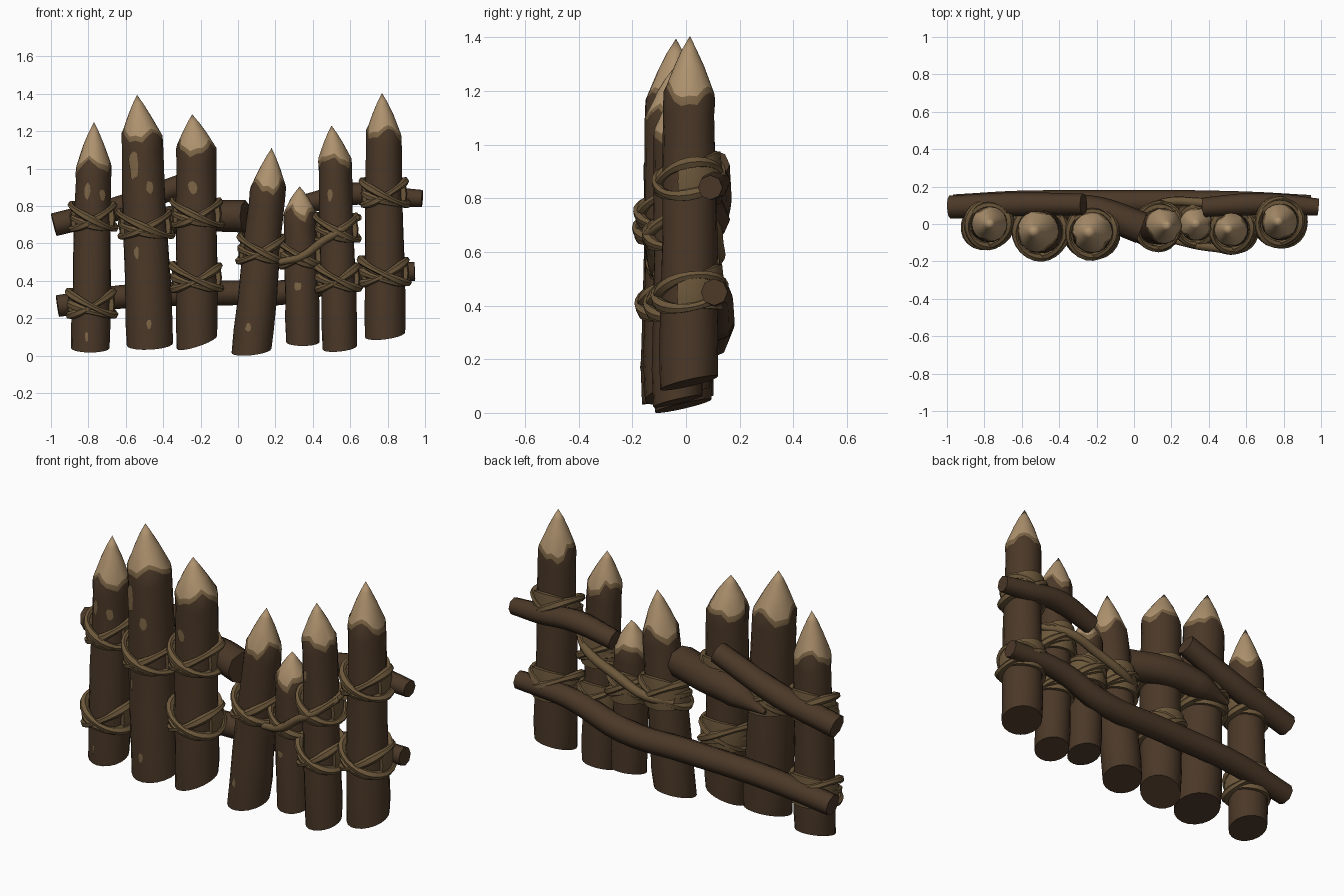
import bpy, bmesh, math, random
from mathutils import Vector

if "Cube" in bpy.data.objects:
    bpy.data.objects.remove(bpy.data.objects["Cube"])

random.seed(4)


def material(name, rgb):
    m = bpy.data.materials.new(name)
    m.diffuse_color = (*rgb, 1)
    m.use_nodes = True
    m.node_tree.nodes["Principled BSDF"].inputs["Base Color"].default_value = m.diffuse_color
    return m


BARK = material("dark bark", (0.070, 0.040, 0.021))
WOOD = material("bare wood", (0.42, 0.285, 0.155))
CHIP = material("chipped bark", (0.20, 0.128, 0.060))
ROPE = material("old rope", (0.150, 0.096, 0.043))
SIDES = 20


def finish(bm, name, mats, angle=40):
    bmesh.ops.recalc_face_normals(bm, faces=bm.faces[:])
    me = bpy.data.meshes.new(name)
    bm.to_mesh(me)
    bm.free()
    ob = bpy.data.objects.new(name, me)
    bpy.context.collection.objects.link(ob)
    for m in mats:
        me.materials.append(m)
    smooth(ob, angle)
    return ob


def smooth(ob, angle=40):
    bpy.ops.object.select_all(action='DESELECT')
    ob.select_set(True)
    bpy.context.view_layer.objects.active = ob
    bpy.ops.object.shade_smooth_by_angle(angle=math.radians(angle))


class Post:
    """Leaning log: bottom x/z/radius, shoulder x/z/radius, tip x/z, depth y, bottom slant."""

    def __init__(self, bx, bz, br, sx, sz, sr, tx, tz, y, slant):
        self.b, self.s, self.t = (bx, bz, br), (sx, sz, sr), (tx, tz)
        self.y, self.slant = y, slant

    def axis(self, z):
        if z <= self.s[1]:
            f = (z - self.b[1]) / (self.s[1] - self.b[1])
            return (self.b[0] + (self.s[0] - self.b[0]) * f,
                    self.b[2] + (self.s[2] - self.b[2]) * f)
        f = (z - self.s[1]) / (self.t[1] - self.s[1])
        return self.s[0] + (self.t[0] - self.s[0]) * f, self.s[2] * (1 - f)

    def point(self, a, z, extra=0.0):
        x, r = self.axis(z)
        r += extra
        return Vector((x + r * math.cos(a), self.y + r * math.sin(a), z))

    def build(self):
        bm = bmesh.new()
        angles = [2 * math.pi * i / SIDES for i in range(SIDES)]
        rows = []
        # slanted foot, lower at the front
        foot = []
        for a in angles:
            dz = self.b[2] * (0.22 * (1 + math.sin(a)) + self.slant * math.cos(a))
            foot.append(self.point(a, self.b[1] + dz + 0.002, -0.004))
        rows.append(foot)
        z0, z1 = self.b[1] + 0.14, self.s[1] - 0.09
        for k in range(5):
            z = z0 + (z1 - z0) * k / 4
            rows.append([self.point(a, z, 0.003 * math.sin(3 * a + k * 1.7)) for a in angles])
        # ragged edge where the bark has been carved away
        ph = random.uniform(0, 6)
        rag = [0.028 * math.sin(3 * a + ph) + random.uniform(-0.022, 0.022) for a in angles]
        rows.append([self.point(a, self.s[1] - 0.022 + d, 0.002) for a, d in zip(angles, rag)])
        rows.append([self.point(a, self.s[1] + 0.004 + d * 0.8) for a, d in zip(angles, rag)])
        h = self.t[1] - self.s[1]
        for f in (0.45, 0.75):
            rows.append([self.point(a, self.s[1] + h * f, 0.004) for a in angles])
        rings = [[bm.verts.new(p) for p in row] for row in rows]
        bm.faces.new(rings[0])
        for k in range(len(rings) - 1):
            for i in range(SIDES):
                j = (i + 1) % SIDES
                f = bm.faces.new((rings[k][i], rings[k][j], rings[k + 1][j], rings[k + 1][i]))
                f.material_index = 0 if k < 6 else (2 if k == 6 else 1)
        tip = bm.verts.new((self.t[0], self.y + 0.003, self.t[1]))
        for i in range(SIDES):
            f = bm.faces.new((rings[-1][i], rings[-1][(i + 1) % SIDES], tip))
            f.material_index = 1
        finish(bm, "sharpened_post", [BARK, WOOD, CHIP])

    def chip(self, dx, z, w, h):
        """Thin irregular patch lying on the front of the log."""
        bm = bmesh.new()
        r = self.axis(z)[1]
        a0 = -math.pi / 2 + math.asin(dx / r)
        mid = bm.verts.new(self.point(a0, z, 0.006))
        rim = []
        for i in range(9):
            t = 2 * math.pi * i / 9
            k = random.uniform(0.75, 1.1)
            rim.append(bm.verts.new(self.point(a0 + k * w / r * math.cos(t), z + k * h * math.sin(t), 0.005)))
        for i in range(9):
            bm.faces.new((mid, rim[i], rim[(i + 1) % 9]))
        finish(bm, "bark_chip", [CHIP])


def tube(name, pts, mat, cyclic=False, res=2, bezier=False):
    """Round bar through (x, y, z, radius) points."""
    cu = bpy.data.curves.new(name, 'CURVE')
    cu.dimensions = '3D'
    cu.bevel_depth = 1.0
    cu.bevel_resolution = res
    cu.use_fill_caps = True
    if bezier:
        sp = cu.splines.new('BEZIER')
        sp.resolution_u = 5
        sp.bezier_points.add(len(pts) - 1)
        for p, v in zip(sp.bezier_points, pts):
            p.co, p.radius = v[:3], v[3]
            p.handle_left_type = p.handle_right_type = 'AUTO'
    else:
        sp = cu.splines.new('POLY')
        sp.points.add(len(pts) - 1)
        for p, v in zip(sp.points, pts):
            p.co, p.radius = (*v[:3], 1), v[3]
    sp.use_cyclic_u = cyclic
    ob = bpy.data.objects.new(name, cu)
    bpy.context.collection.objects.link(ob)
    cu.materials.append(mat)
    bpy.ops.object.select_all(action='DESELECT')
    ob.select_set(True)
    bpy.context.view_layer.objects.active = ob
    bpy.ops.object.convert(target='MESH')
    smooth(bpy.context.view_layer.objects.active, 50)


def lashing(post, zc):
    """Crossed rope loops with a broad wrap behind the log."""
    for tilt, lift, out in ((0.062, 0.0, 0.014), (-0.062, 0.004, 0.022), (-0.03, -0.025, 0.012)):
        pts = []
        for i in range(24):
            a = 2 * math.pi * i / 24
            z = zc + lift + tilt * math.cos(a) + 0.02 * math.sin(a)
            p = post.point(a, z, out + 0.004 * math.sin(2 * a))
            pts.append((*p, 0.019 + 0.004 * math.sin(3 * a + zc * 9)))
        tube("rope_loop", pts, ROPE, cyclic=True, res=1)
    bm = bmesh.new()
    n, rings = 14, []
    for i in range(n + 1):
        a = -0.35 + (math.pi + 0.7) * i / n
        half = 0.055 + 0.03 * max(0, math.sin(a))
        c = zc + 0.02 * math.sin(a)
        rings.append([bm.verts.new(post.point(a, c + s * half, e))
                      for s, e in ((-1, -0.01), (-1, 0.018), (0, 0.026), (1, 0.018), (1, -0.01))])
    for r0, r1 in zip(rings, rings[1:]):
        for k in range(5):
            m = (k + 1) % 5
            bm.faces.new((r0[k], r1[k], r1[m], r0[m]))
    bm.faces.new(rings[0])
    bm.faces.new(rings[-1])
    finish(bm, "rope_wrap", [ROPE])


# Upright logs, left to right
posts = [
    Post(-0.79, 0.015, 0.107, -0.772, 1.03, 0.093, -0.77, 1.25, 0.0, 0.0),
    Post(-0.47, 0.03, 0.128, -0.515, 1.18, 0.110, -0.54, 1.395, -0.04, 0.05),
    Post(-0.22, 0.045, 0.112, -0.223, 1.12, 0.107, -0.245, 1.29, -0.045, 0.3),
    Post(0.07, 0.0, 0.110, 0.162, 0.91, 0.094, 0.18, 1.11, -0.01, 0.1),
    Post(0.347, 0.05, 0.093, 0.33, 0.78, 0.086, 0.33, 0.905, 0.0, 0.0),
    Post(0.545, 0.02, 0.096, 0.518, 1.06, 0.088, 0.50, 1.23, -0.03, 0.1),
    Post(0.787, 0.085, 0.112, 0.778, 1.20, 0.094, 0.77, 1.405, 0.012, 0.12),
]
for p in posts:
    p.build()

# Bark damage: post index, sideways offset, height, half width, half height
for i, *c in ((0, -0.03, 0.88, 0.016, 0.045), (0, 0.05, 0.86, 0.02, 0.03), (0, -0.02, 0.10, 0.01, 0.03),
              (1, -0.05, 1.02, 0.028, 0.09), (1, 0.03, 0.90, 0.02, 0.035), (1, 0.0, 0.17, 0.014, 0.03),
              (1, -0.05, 0.55, 0.014, 0.04), (2, -0.02, 0.90, 0.025, 0.04), (3, -0.03, 0.15, 0.016, 0.025),
              (4, -0.02, 0.37, 0.022, 0.025), (5, -0.03, 0.86, 0.014, 0.04)):
    posts[i].chip(*c)

# Lashings: post index and height
for i, z in ((0, 0.74), (0, 0.28), (1, 0.70), (2, 0.76), (2, 0.42), (3, 0.57),
             (4, 0.545), (5, 0.68), (5, 0.42), (6, 0.87), (6, 0.45)):
    lashing(posts[i], z)

# Horizontal rails behind the logs
tube("lower_rail", [(-0.965, 0.10, 0.265, 0.058), (-0.62, 0.115, 0.315, 0.063), (-0.1, 0.115, 0.335, 0.066),
                    (0.3, 0.115, 0.345, 0.066), (0.62, 0.115, 0.435, 0.058), (0.945, 0.105, 0.45, 0.05)],
     BARK, bezier=True)
tube("upper_left_rail", [(-0.985, 0.09, 0.70, 0.062), (-0.65, 0.105, 0.785, 0.064), (-0.27, 0.105, 0.925, 0.058)],
     BARK, bezier=True)
tube("upper_right_rail", [(0.375, 0.09, 0.815, 0.052), (0.6, 0.105, 0.865, 0.060), (0.8, 0.105, 0.85, 0.055),
                          (0.985, 0.09, 0.84, 0.046)], BARK, bezier=True)
tube("broken_middle_rail", [(-0.56, 0.11, 0.67, 0.012), (-0.38, 0.09, 0.72, 0.075), (-0.18, 0.06, 0.745, 0.084),
                            (0.04, -0.02, 0.745, 0.086)], BARK, bezier=True)

# Slack ropes tying neighbouring logs together
tube("back_rope", [(0.65, 0.0, 0.74, 0.018), (0.54, 0.09, 0.71, 0.024), (0.34, 0.115, 0.635, 0.026),
                   (0.16, 0.115, 0.57, 0.024), (0.03, 0.06, 0.55, 0.018)], ROPE, bezier=True)
tube("front_rope", [(0.22, -0.09, 0.50, 0.018), (0.34, -0.115, 0.53, 0.022), (0.45, -0.13, 0.61, 0.022),
                    (0.54, -0.14, 0.665, 0.021), (0.64, -0.04, 0.74, 0.016)], ROPE, bezier=True)
